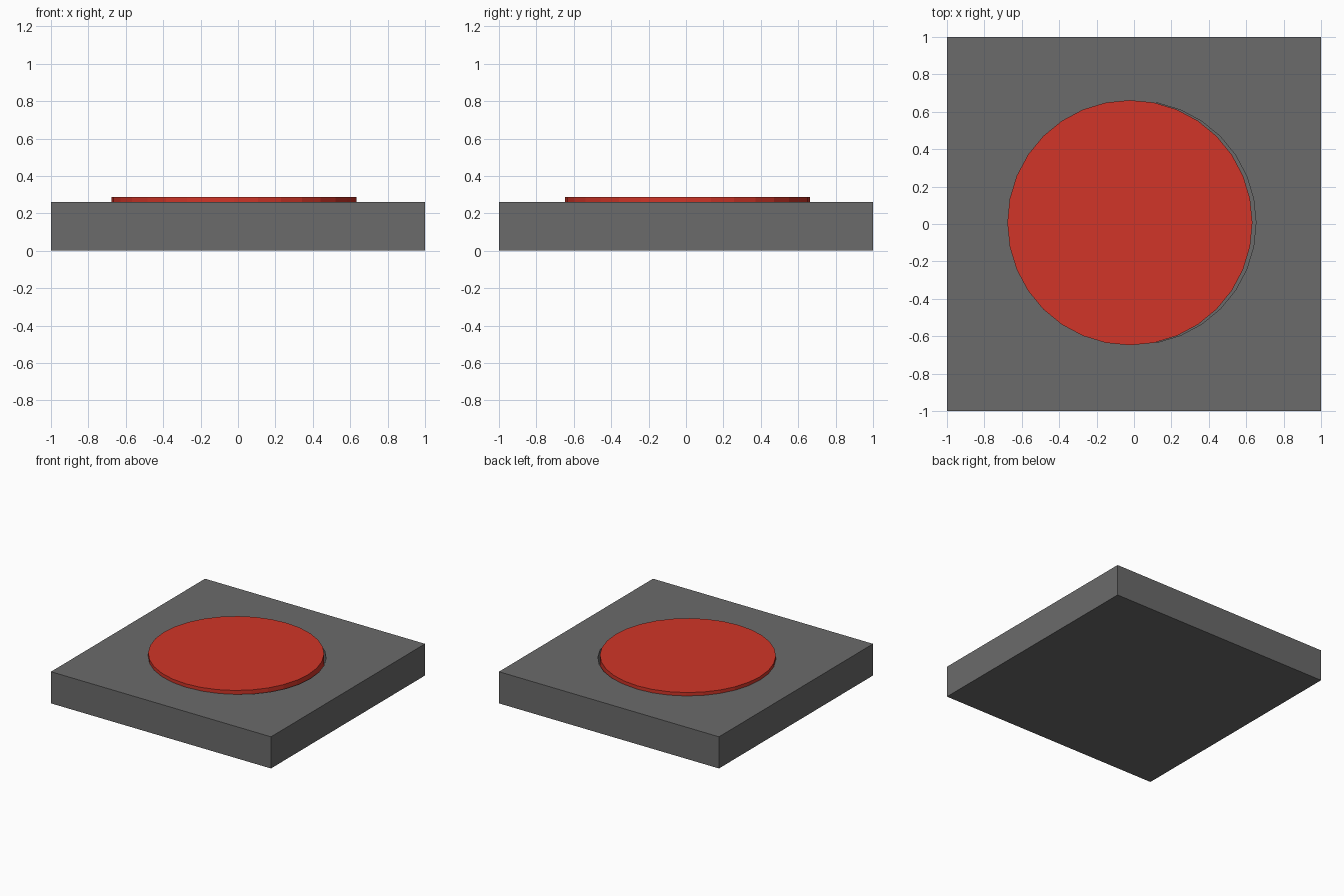
import bpy

if "Cube" in bpy.data.objects:
    bpy.data.objects.remove(bpy.data.objects["Cube"])


def cylinder(name, x, y, radius, z0, z1):
    bpy.ops.mesh.primitive_cylinder_add(vertices=32, radius=radius, depth=z1 - z0,
                                        location=(x, y, (z0 + z1) / 2))
    obj = bpy.context.object
    obj.name = name
    return obj


def paint(obj, name, rgb):
    mat = bpy.data.materials.new(name)
    mat.diffuse_color = (*rgb, 1)
    mat.use_nodes = True
    mat.node_tree.nodes["Principled BSDF"].inputs["Base Color"].default_value = mat.diffuse_color
    obj.data.materials.append(mat)


# Dark square base slab
bpy.ops.mesh.primitive_cube_add(size=1, location=(0, 0, 0.13))
base = bpy.context.object
base.name = "base"
base.scale = (2, 2, 0.26)
bpy.ops.object.transform_apply(location=False, rotation=False, scale=True)
paint(base, "dark_grey", (0.145, 0.145, 0.145))

# Round recess in the top of the base
cutter = cylinder("recess_cutter", 0, 0.007, 0.652, 0.16, 0.40)
paint(cutter, "recess_grey", (0.145, 0.145, 0.145))
cutter.hide_render = True
cutter.hide_set(True)
recess = base.modifiers.new("recess", 'BOOLEAN')
recess.operation = 'DIFFERENCE'
recess.solver = 'EXACT'
recess.object = cutter

# Red push button sitting slightly off-centre in the recess
button = cylinder("button", -0.022, 0.007, 0.655, 0.16, 0.288)
paint(button, "red", (0.64, 0.036, 0.021))
